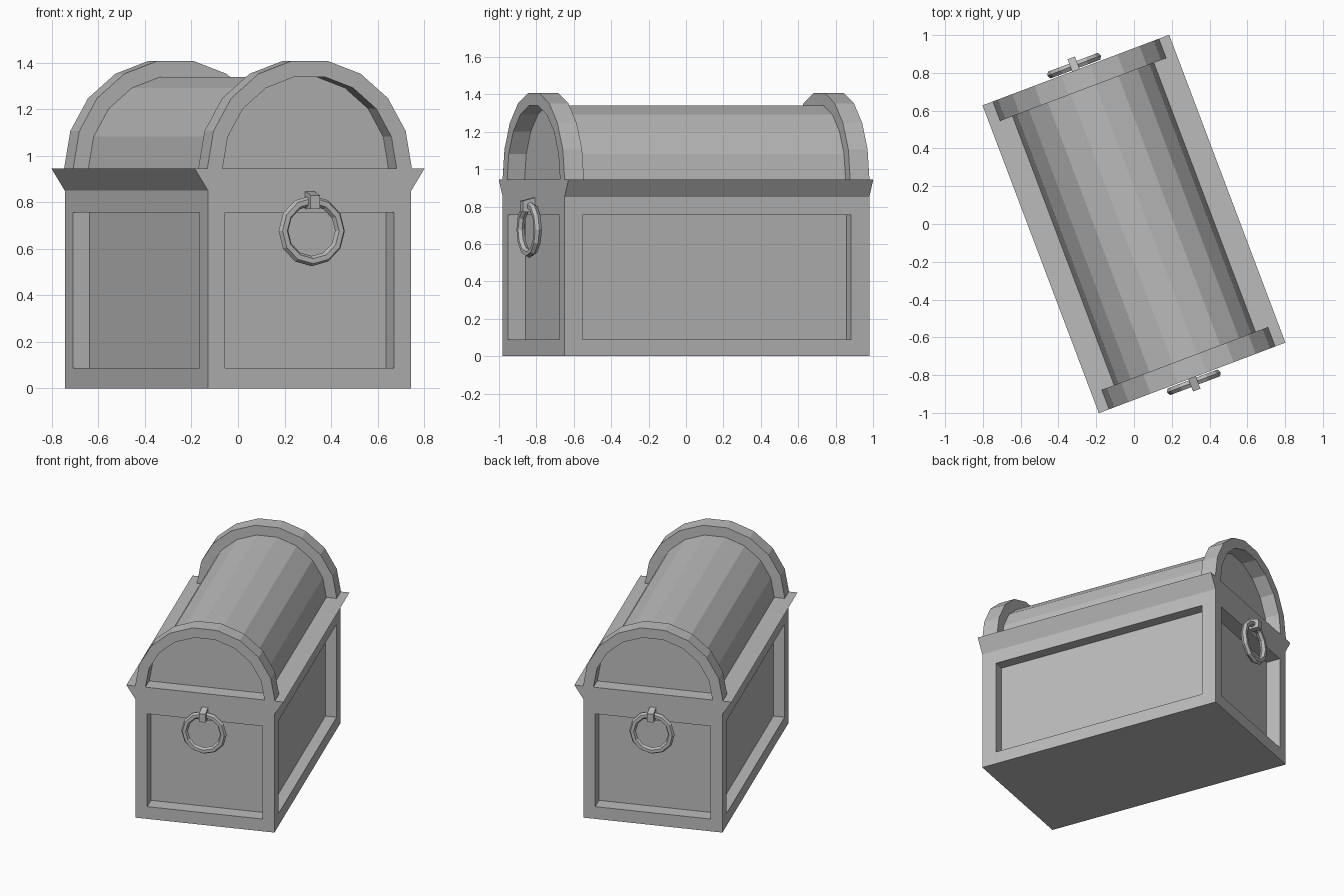
import bpy, bmesh, math
from mathutils import Matrix

cube = bpy.data.objects.get("Cube")
if cube:
    bpy.data.objects.remove(cube, do_unlink=True)

TURN = Matrix.Rotation(math.radians(20.7), 4, 'Z')   # the chest stands turned on its spot
HALF_W, HALF_L = 0.467, 0.871                        # body half width and half length
BODY_TOP, RIM_TOP = 0.85, 0.945
RECESS_END, RECESS_SIDE = 0.10, 0.075

grey = bpy.data.materials.new("stone grey")
grey.use_nodes = True
color = (0.5, 0.5, 0.5, 1)
grey.diffuse_color = color
grey.node_tree.nodes["Principled BSDF"].inputs["Base Color"].default_value = color


def finish(name, bm, transform=TURN):
    bmesh.ops.recalc_face_normals(bm, faces=bm.faces[:])
    mesh = bpy.data.meshes.new(name)
    bm.to_mesh(mesh)
    bm.free()
    mesh.transform(transform)
    mesh.materials.append(grey)
    obj = bpy.data.objects.new(name, mesh)
    bpy.context.collection.objects.link(obj)
    return obj


def prism(name, profile, y0, y1):
    """Extrude an (x, z) outline along y."""
    bm = bmesh.new()
    face = bm.faces.new([bm.verts.new((x, y0, z)) for x, z in profile])
    ext = bmesh.ops.extrude_face_region(bm, geom=[face])
    verts = [g for g in ext["geom"] if isinstance(g, bmesh.types.BMVert)]
    bmesh.ops.translate(bm, vec=(0, y1 - y0, 0), verts=verts)
    return finish(name, bm)


def arc(radius, sides=9):
    return [(radius * math.cos(math.pi * i / sides),
             RIM_TOP + radius * math.sin(math.pi * i / sides)) for i in range(sides + 1)]


# Body: box with a sunken panel on each upright face
bm = bmesh.new()
bmesh.ops.create_cube(bm, size=1)
for v in bm.verts:
    v.co = (v.co.x * 2 * HALF_W, v.co.y * 2 * HALF_L, (v.co.z + 0.5) * BODY_TOP)
bm.normal_update()
for f in [f for f in bm.faces if abs(f.normal.z) < 0.5]:
    normal = f.normal.copy()
    is_end = abs(normal.y) > 0.5
    bmesh.ops.inset_individual(bm, faces=[f], thickness=0.07)
    for v in f.verts:
        if is_end:
            v.co.x = math.copysign(0.388, v.co.x)
        else:
            v.co.y = math.copysign(0.768, v.co.y)
        v.co.z = 0.088 if v.co.z < BODY_TOP / 2 else 0.755
    inner = bmesh.ops.extrude_discrete_faces(bm, faces=[f])["faces"][0]
    depth = RECESS_END if is_end else RECESS_SIDE
    bmesh.ops.translate(bm, vec=-normal * depth, verts=inner.verts[:])
finish("chest_body", bm)

# Flared rim, flush with the two ends
prism("flared_rim", [(-HALF_W, BODY_TOP), (HALF_W, BODY_TOP),
                     (0.528, RIM_TOP), (-0.528, RIM_TOP)], -HALF_L, HALF_L)

# Faceted barrel lid
lid_end = HALF_L - RECESS_END
prism("barrel_lid", arc(0.40), -lid_end, lid_end)


# Hoops, ring handles and brackets at both ends
for label, sign in (("front", -1), ("back", 1)):
    prism(label + "_lid_hoop", arc(0.47) + arc(0.40)[::-1],
          sign * HALF_L, sign * (HALF_L - 0.11))

    bpy.ops.mesh.primitive_torus_add(major_segments=12, minor_segments=6,
                                     major_radius=0.13, minor_radius=0.022)
    ring = bpy.context.object
    ring.name = label + "_ring_handle"
    ring.data.transform(TURN @ Matrix.Translation((0, sign * 0.896, 0.677))
                        @ Matrix.Rotation(math.pi / 2, 4, 'X'))
    ring.data.materials.append(grey)

    # Bracket: sloped-top block hooked over the ring
    bm = bmesh.new()
    bmesh.ops.create_cube(bm, size=1)
    for v in bm.verts:
        outer = v.co.y * sign > 0
        top = (0.83 if outer else 0.85) if v.co.z > 0 else 0.77
        v.co = (v.co.x * 0.042, sign * (0.94 if outer else 0.86), top)
    finish(label + "_ring_bracket", bm)
